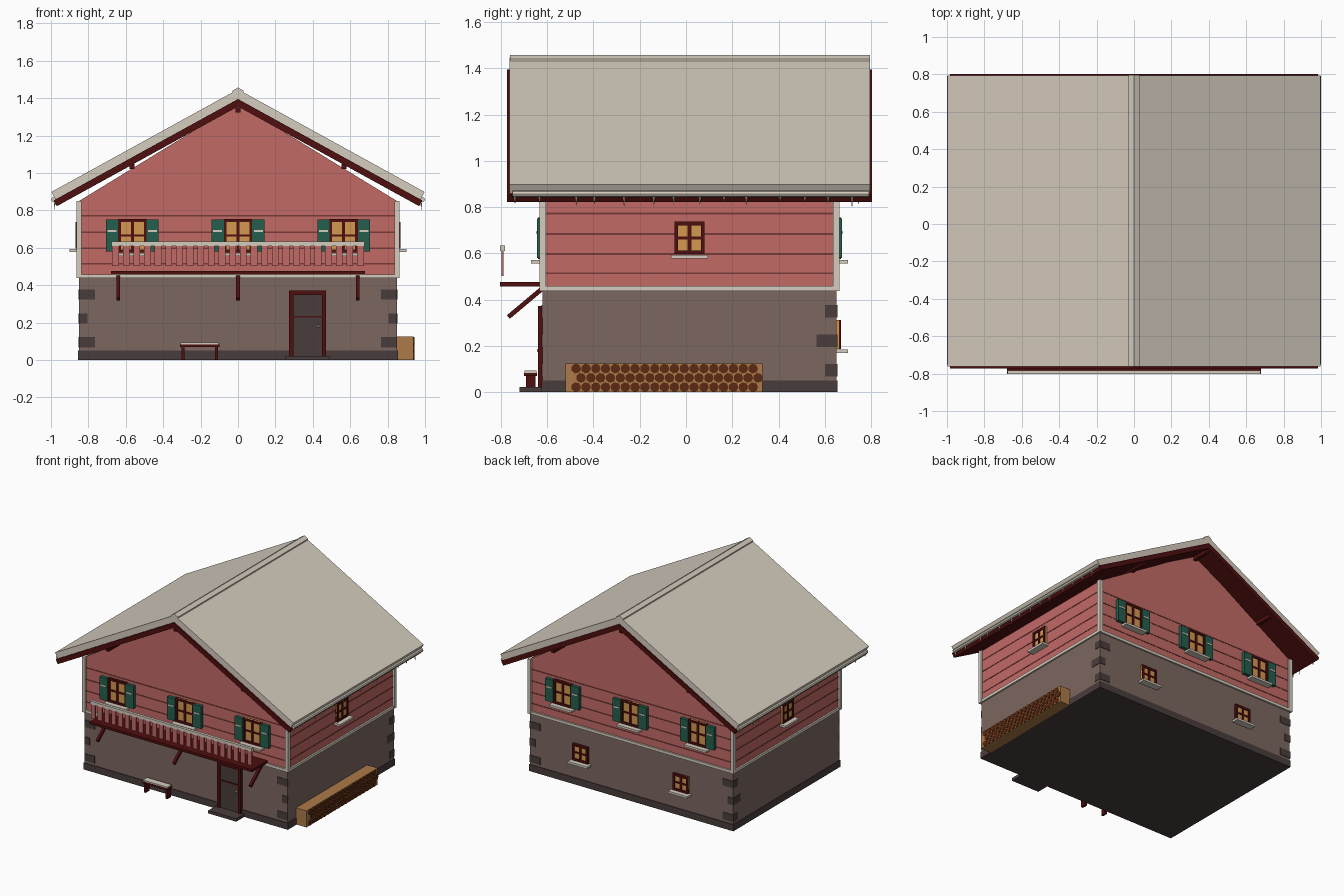
import bpy, bmesh, math, random
from mathutils import Matrix, Vector

if "Cube" in bpy.data.objects:
    bpy.data.objects.remove(bpy.data.objects["Cube"])

random.seed(4)


def srgb(r, g, b):
    lin = [(c / 255 / 12.92) if c < 10 else ((c / 255 + 0.055) / 1.055) ** 2.4 for c in (r, g, b)]
    return (*lin, 1)


COLOURS = {
    "snow_cream": srgb(213, 204, 190), "dark_red_wood": srgb(78, 14, 14),
    "pink_cladding": srgb(194, 106, 102), "groove_red": srgb(122, 58, 56),
    "stone": srgb(124, 103, 96), "dark_stone": srgb(74, 60, 60),
    "window_amber": srgb(212, 152, 80), "shutter_green": srgb(36, 94, 76),
    "light_wood": srgb(172, 122, 72), "log_brown": srgb(92, 42, 18),
}
MATS = {}
for mat_name, col in COLOURS.items():
    MATS[mat_name] = bpy.data.materials.new(mat_name)
    MATS[mat_name].diffuse_color = col

parts = {}  # part name -> (bmesh, material)


def part(name, mat):
    return parts.setdefault(name, (bmesh.new(), mat))[0]


def box(name, mat, lo, hi, rot=None):
    lo, hi = Vector(lo), Vector(hi)
    m = Matrix.Translation((lo + hi) / 2)
    if rot:
        m = m @ rot
    m = m @ Matrix.Diagonal((*[abs(c) for c in hi - lo], 1))
    bmesh.ops.create_cube(part(name, mat), size=1, matrix=m)


def prism(name, mat, outline, y0, y1):
    """Extrude an xz outline along y."""
    bm = part(name, mat)
    face = bm.faces.new([bm.verts.new((x, y0, z)) for x, z in outline])
    ext = bmesh.ops.extrude_face_region(bm, geom=[face])
    verts = [v for v in ext["geom"] if isinstance(v, bmesh.types.BMVert)]
    bmesh.ops.translate(bm, verts=verts, vec=(0, y1 - y0, 0))
    bmesh.ops.recalc_face_normals(bm, faces=bm.faces)


def rod(name, mat, centre, r1, r2, length, rot, sides):
    bmesh.ops.create_cone(part(name, mat), cap_ends=True, segments=sides, radius1=r1, radius2=r2,
                          depth=length, matrix=Matrix.Translation(centre) @ rot)


XW, YF, YB = 0.85, -0.62, 0.65


def wall_box(name, mat, wall, u, z, w, h, d, d0=-0.005):
    """Box on a wall: u along it, z centre height, d how far it stands out."""
    a, b, z0, z1 = u - w / 2, u + w / 2, z - h / 2, z + h / 2
    if wall == "front":
        box(name, mat, (a, YF - d, z0), (b, YF - d0, z1))
    elif wall == "back":
        box(name, mat, (a, YB + d0, z0), (b, YB + d, z1))
    elif wall == "right":
        box(name, mat, (XW + d0, a, z0), (XW + d, b, z1))
    else:
        box(name, mat, (-XW - d, a, z0), (-XW - d0, b, z1))


def window(wall, u, z, w, h, shutters=False):
    wall_box("window_panes", "window_amber", wall, u, z, w, h, 0.012)
    t = 0.016
    for s in (-1, 1):
        wall_box("window_frames", "dark_red_wood", wall, u + s * (w - t) / 2, z, t, h, 0.02)
        wall_box("window_frames", "dark_red_wood", wall, u, z + s * (h - t) / 2, w, t, 0.02)
    wall_box("window_frames", "dark_red_wood", wall, u, z, 0.016, h, 0.018)
    wall_box("window_frames", "dark_red_wood", wall, u, z, w, 0.012, 0.018)
    wall_box("window_sills", "snow_cream", wall, u, z - h / 2 - 0.011, w + 0.03, 0.016, 0.05)
    if shutters:
        for s in (-1, 1):
            v = u + s * (w / 2 + 0.031)
            wall_box("shutters", "shutter_green", wall, v, z, 0.065, h - 0.01, 0.025)
            wall_box("shutter_bars", "snow_cream", wall, v, z + 0.025, 0.048, 0.01, 0.028)


# Stone ground floor, plinth and corner stones
box("stone_floor", "stone", (-XW, YF, 0.02), (XW, YB, 0.45))
box("plinth", "dark_stone", (-0.855, YF - 0.005, 0), (0.855, YB + 0.005, 0.05))
for sx in (-1, 1):
    for i, z in enumerate((0.095, 0.222, 0.35)):
        long_x = 0.085 if i != 1 else 0.045
        long_y = 0.05 if i != 1 else 0.085
        x0, x1 = sorted((sx * (XW + 0.004), sx * (XW - long_x)))
        box("corner_stones", "dark_stone", (x0, YB - long_y, z - 0.027), (x1, YB + 0.004, z + 0.027))
        x0, x1 = sorted((sx * XW, sx * (XW - long_x)))
        box("corner_stones", "dark_stone", (x0, YF - 0.004, z - 0.027), (x1, YF + 0.01, z + 0.027))

# Clad upper floor with gables, board grooves and trim
prism("upper_floor", "pink_cladding",
      [(-XW, 0.44), (XW, 0.44), (XW, 0.85), (0, 1.37), (-XW, 0.85)], YF, YB)
for z in (0.514, 0.597, 0.684, 0.772):
    box("board_grooves", "groove_red", (-XW - 0.002, YF - 0.002, z - 0.004), (XW + 0.002, YB + 0.002, z + 0.004))
box("base_trim", "snow_cream", (-0.862, YF - 0.012, 0.437), (0.862, YB + 0.012, 0.458))
for x in (-XW, XW):
    for y in (YF, YB):
        box("corner_trim", "snow_cream", (x - 0.014, y - 0.014, 0.437), (x + 0.014, y + 0.014, 0.85))

# Roof: timber layer, snow layer, ridge cap, eave lips, purlins, icicles
SLOPE = 0.55


def chevron(name, mat, top, bottom, x_top, x_bottom, y0, y1):
    right = [(0, top), (x_top, top - SLOPE * x_top), (x_bottom, bottom - SLOPE * x_bottom), (0, bottom)]
    left = [(-x, z) for x, z in right[2:0:-1]]
    prism(name, mat, right + left, y0, y1)


chevron("roof_timber", "dark_red_wood", 1.395, 1.355, 0.985, 0.968, -0.773, 0.803)
chevron("roof_snow", "snow_cream", 1.447, 1.395, 0.998, 0.976, -0.762, 0.795)
along_y = Matrix.Rotation(math.pi / 2, 4, "X")
rod("ridge_cap", "snow_cream", (0, 0.017, 1.423), 0.034, 0.034, 1.557, along_y, 6)
for s in (-1, 1):
    rod("eave_lips", "snow_cream", (s * 0.985, 0.02, 0.857), 0.014, 0.014, 1.54, along_y, 8)
    for i in range(14):
        length = random.uniform(0.015, 0.04)
        y = -0.72 + i * 0.112 + random.uniform(-0.03, 0.03)
        rod("icicles", "snow_cream", (s * 0.98, y, 0.843 - length / 2), 0.001, 0.005, length, Matrix(), 6)
for x, z in ((-0.567, 1.033), (0, 1.335), (0.567, 1.033)):
    box("purlins", "dark_red_wood", (x - 0.013, -0.755, z - 0.013), (x + 0.013, 0.785, z + 0.015))

# Windows
for x in (-0.565, 0, 0.565):
    for wall in ("front", "back"):
        window(wall, x, 0.665, 0.155, 0.18, True)
for wall in ("left", "right"):
    window(wall, 0.015, 0.667, 0.13, 0.14)
for x in (-0.42, 0.42):
    window("back", x, 0.25, 0.13, 0.125)

# Balcony with rail, balusters and braces
box("balcony_floor", "dark_red_wood", (-0.68, -0.803, 0.457), (0.68, YF, 0.476))
box("balcony_rail", "snow_cream", (-0.677, -0.803, 0.61), (0.677, -0.782, 0.634))
for i in range(24):
    x = -0.655 + i * 1.31 / 23
    box("balusters", "pink_cladding", (x - 0.018, -0.798, 0.503), (x + 0.018, -0.788, 0.612))
tilt = Matrix.Rotation(math.radians(40), 4, "X")
for x in (-0.64, 0, 0.64):
    box("balcony_braces", "dark_red_wood", (x - 0.01, -0.79, 0.376), (x + 0.01, -0.60, 0.396), tilt)

# Door and step
wall_box("door_panel", "dark_stone", "front", 0.372, 0.19, 0.17, 0.34, 0.01)
for s in (-1, 1):
    wall_box("door_frame", "dark_red_wood", "front", 0.372 + s * 0.087, 0.195, 0.022, 0.35, 0.02)
wall_box("door_frame", "dark_red_wood", "front", 0.372, 0.36, 0.196, 0.024, 0.02)
wall_box("door_frame", "dark_red_wood", "front", 0.372, 0.23, 0.17, 0.008, 0.016)
bmesh.ops.create_uvsphere(part("door_knob", "snow_cream"), u_segments=8, v_segments=6, radius=0.008,
                          matrix=Matrix.Translation((0.43, YF - 0.017, 0.18)))
box("door_step", "dark_stone", (0.255, -0.72, 0), (0.49, YF, 0.022))

# Bench
box("bench_seat", "dark_red_wood", (-0.31, -0.70, 0.07), (-0.1, -0.645, 0.084))
box("bench_snow", "snow_cream", (-0.307, -0.698, 0.084), (-0.103, -0.647, 0.094))
for x in (-0.295, -0.115):
    box("bench_legs", "dark_red_wood", (x - 0.008, -0.692, 0), (x + 0.008, -0.65, 0.072))

# Woodpile with log ends
box("woodpile", "light_wood", (XW, -0.52, 0), (0.938, 0.33, 0.125))
along_x = Matrix.Rotation(math.pi / 2, 4, "Y")
for row in range(3):
    for i in range(19):
        y = -0.475 + i * 0.0425 + (0.021 if row == 1 else 0)
        rod("log_ends", "log_brown", (0.938, y, 0.022 + row * 0.04), 0.0215, 0.0215, 0.01, along_x, 7)

# Turn the collected parts into objects
for name, (bm, mat) in parts.items():
    mesh = bpy.data.meshes.new(name)
    bm.to_mesh(mesh)
    bm.free()
    mesh.materials.append(MATS[mat])
    bpy.context.collection.objects.link(bpy.data.objects.new(name, mesh))

for m in bpy.data.materials:
    if m.users and not m.is_grease_pencil:
        m.use_nodes = True
        m.node_tree.nodes["Principled BSDF"].inputs["Base Color"].default_value = m.diffuse_color
